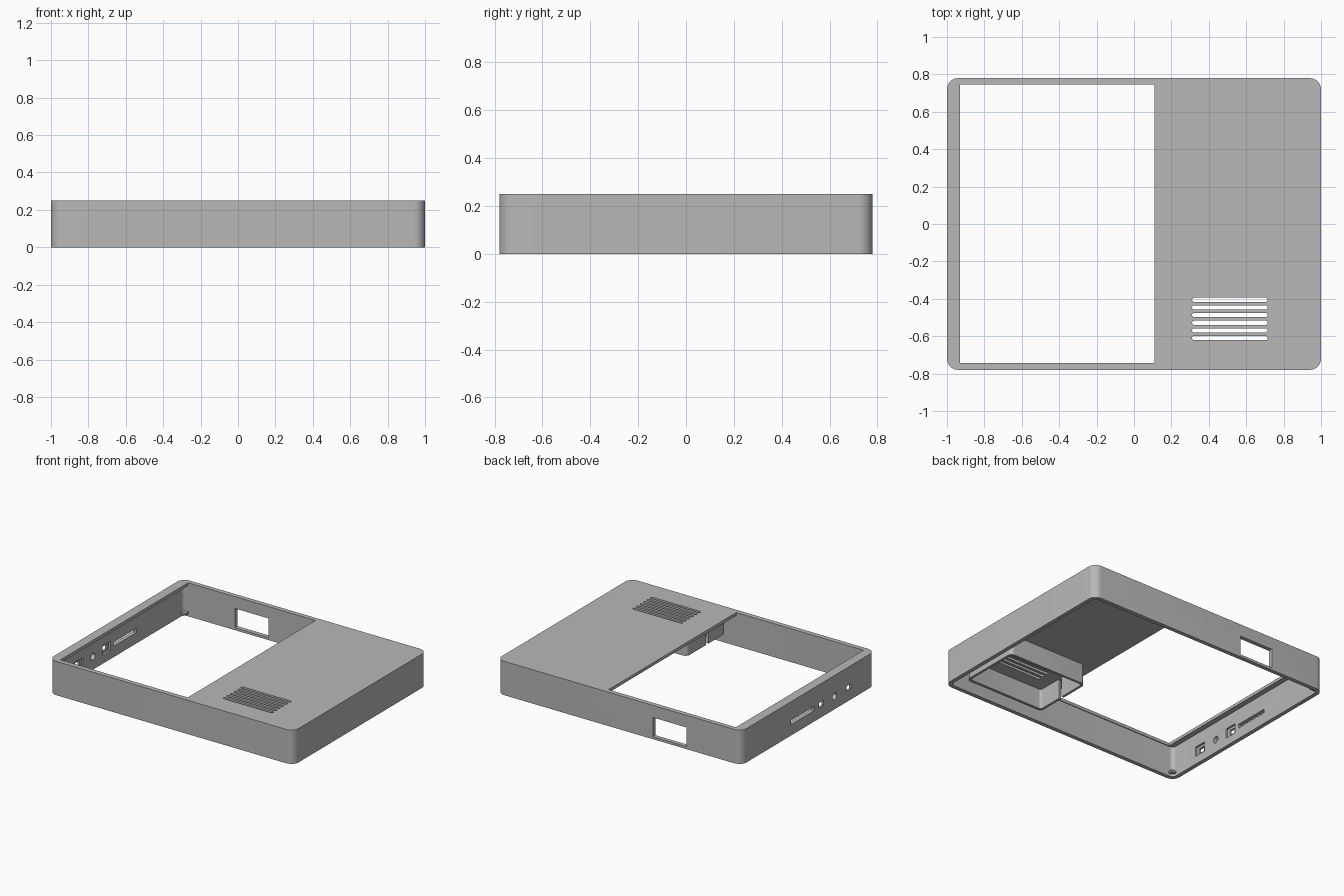
import bpy, bmesh, math
from mathutils import Matrix, Vector

cube = bpy.data.objects.get("Cube")
if cube:
    bpy.data.objects.remove(cube, do_unlink=True)

grey = bpy.data.materials.new("plain grey")
grey.use_nodes = True
grey.diffuse_color = (0.48, 0.48, 0.48, 1)
grey.node_tree.nodes["Principled BSDF"].inputs["Base Color"].default_value = grey.diffuse_color


def prism(name, lo, hi, radius=0.0, axis="Z", steps=8):
    """Box from corner lo to corner hi, its four edges along axis rounded."""
    lo, hi = Vector(lo), Vector(hi)
    size, mid = hi - lo, (lo + hi) / 2
    # local (u, v, w) -> world, with w running along the axis
    rot = Matrix.Identity(3)
    if axis == "X":
        rot = Matrix(((0, 0, 1), (1, 0, 0), (0, 1, 0)))
    u, v, w = (abs(c) / 2 for c in rot.transposed() @ size)
    bm = bmesh.new()
    ring = []
    for i, (sx, sy) in enumerate(((1, 1), (-1, 1), (-1, -1), (1, -1))):
        for k in range(steps + 1 if radius else 1):
            a = math.pi / 2 * (i + k / steps)
            ring.append((sx * (u - radius) + radius * math.cos(a),
                         sy * (v - radius) + radius * math.sin(a)))
    base = bm.faces.new([bm.verts.new((x, y, -w)) for x, y in ring])
    top = bmesh.ops.extrude_face_region(bm, geom=[base])["geom"]
    bmesh.ops.translate(bm, vec=(0, 0, 2 * w),
                        verts=[g for g in top if isinstance(g, bmesh.types.BMVert)])
    bmesh.ops.remove_doubles(bm, verts=bm.verts, dist=1e-5)
    bmesh.ops.transform(bm, matrix=Matrix.Translation(mid) @ rot.to_4x4(), verts=bm.verts)
    bmesh.ops.recalc_face_normals(bm, faces=bm.faces)
    mesh = bpy.data.meshes.new(name)
    bm.to_mesh(mesh)
    bm.free()
    mesh.materials.append(grey)
    obj = bpy.data.objects.new(name, mesh)
    bpy.context.collection.objects.link(obj)
    return obj


def activate(obj):
    bpy.ops.object.select_all(action="DESELECT")
    obj.select_set(True)
    bpy.context.view_layer.objects.active = obj


def cut(obj, *args, **kw):
    """Cut a prism out of obj."""
    cutter = prism("cutter", *args, **kw)
    cutter.hide_render = True
    activate(obj)
    mod = obj.modifiers.new("cut", "BOOLEAN")
    mod.operation, mod.solver, mod.object = "DIFFERENCE", "EXACT", cutter
    bpy.ops.object.modifier_apply(modifier=mod.name)
    bpy.data.objects.remove(cutter, do_unlink=True)


def smooth(obj):
    activate(obj)
    bpy.ops.object.shade_smooth_by_angle(angle=math.radians(30))


# Case shell, hollow and open underneath
shell = prism("case_shell", (-1, -0.78, 0), (1, 0.78, 0.25), 0.06)
cut(shell, (-0.97, -0.75, -0.1), (0.97, 0.75, 0.228), 0.03)

# Large opening in the top
cut(shell, (-0.93, -0.744, 0.1), (0.11, 0.746, 0.4))

# Ventilation slots
for i in range(6):
    y = -0.61 + i * 0.041
    cut(shell, (0.31, y - 0.011, 0.2), (0.715, y + 0.011, 0.3), 0.0109, steps=4)

# Window in the back wall
cut(shell, (-0.55, 0.7, 0.018), (-0.275, 0.85, 0.16))

# Side wall: card slot, round socket, two square sockets recessed inside
cut(shell, (-1.1, -0.07, 0.08), (-0.9, 0.2, 0.11))
cut(shell, (-1.1, -0.33, 0.071), (-0.9, -0.28, 0.121), 0.0249, axis="X")
for y in (-0.15, -0.47):
    cut(shell, (-1.1, y - 0.025, 0.078), (-0.9, y + 0.025, 0.115))
    cut(shell, (-0.985, y - 0.048, 0.06), (-0.9, y + 0.048, 0.132))
smooth(shell)

# Speaker enclosure hanging below the slots, with a cable slit
box = prism("speaker_enclosure", (0.19, -0.74, 0.08), (0.84, -0.28, 0.235), 0.035)
cut(box, (0.208, -0.722, 0), (0.822, -0.298, 0.3), 0.018)
cut(box, (0.15, -0.535, 0), (0.25, -0.505, 0.222))
smooth(box)

# Small closing tabs in the corners of the port wall
for side, y in (("front", -0.735), ("back", 0.735)):
    prism(side + "_corner_tab", (-0.975, y - 0.018, 0.02), (-0.93, y + 0.018, 0.035))
